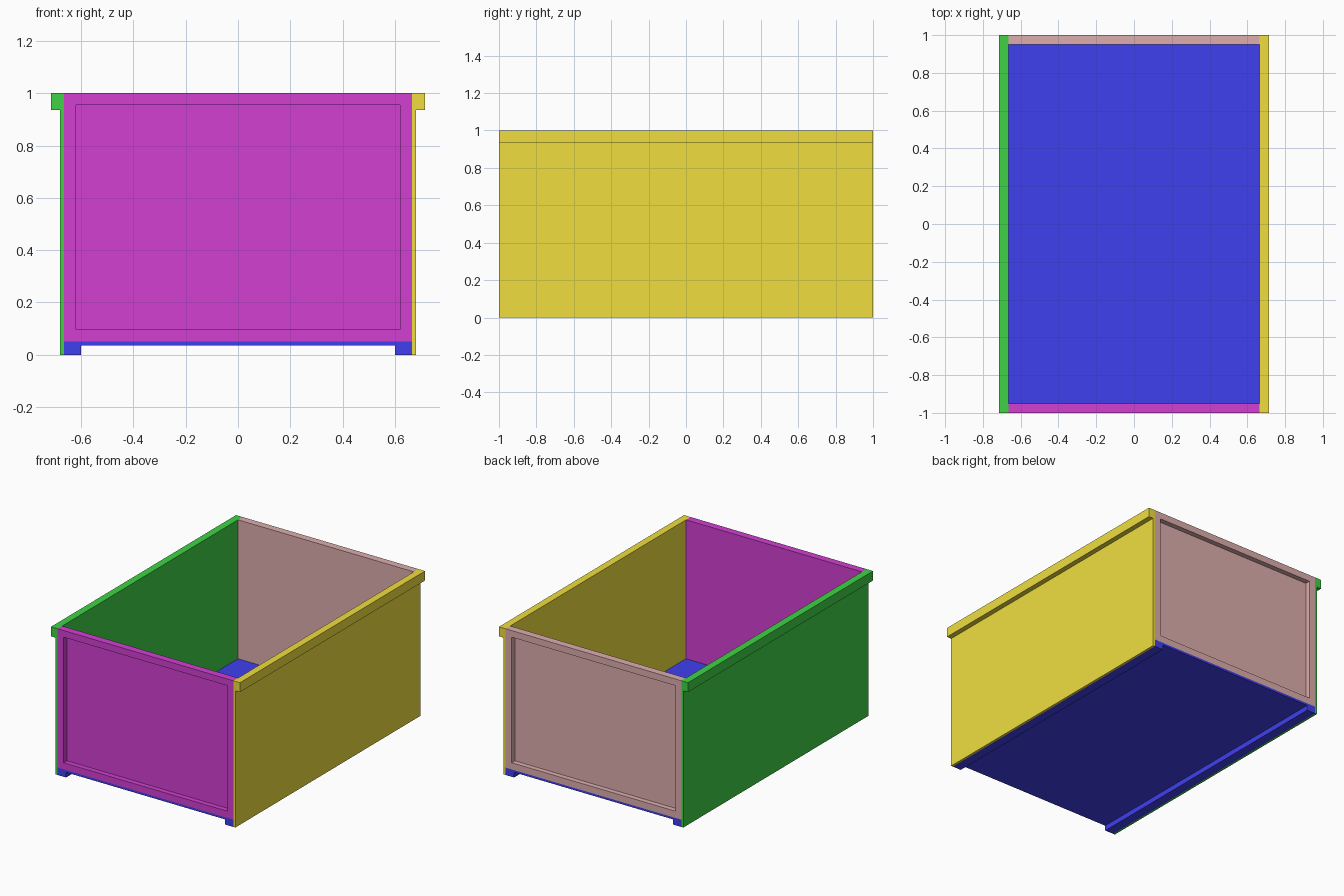
import bpy, bmesh

if "Cube" in bpy.data.objects:
    bpy.data.objects.remove(bpy.data.objects["Cube"])

HALF_W, HALF_L, HEIGHT = 0.665, 1.0, 1.0   # inner half width, half length, height
SHEET, FRAME, RIM = 0.015, 0.05, 0.065     # sheet thickness, frame depth, rim width


def finish(bm, name, color):
    bmesh.ops.recalc_face_normals(bm, faces=bm.faces)
    mesh = bpy.data.meshes.new(name)
    bm.to_mesh(mesh)
    bm.free()
    mat = bpy.data.materials.new(name + "_paint")
    mat.diffuse_color = (*color, 1)
    mat.use_nodes = True
    mat.node_tree.nodes["Principled BSDF"].inputs["Base Color"].default_value = mat.diffuse_color
    mesh.materials.append(mat)
    obj = bpy.data.objects.new(name, mesh)
    bpy.context.collection.objects.link(obj)


def extrude_along_y(profile, name, color):
    """Extrude an (x, z) outline over the whole length."""
    bm = bmesh.new()
    face = bm.faces.new([bm.verts.new((x, -HALF_L, z)) for x, z in profile])
    out = bmesh.ops.extrude_face_region(bm, geom=[face], use_keep_orig=True)
    verts = [g for g in out["geom"] if isinstance(g, bmesh.types.BMVert)]
    bmesh.ops.translate(bm, verts=verts, vec=(0, 2 * HALF_L, 0))
    finish(bm, name, color)


def end_panel(side, name, color):
    """Framed panel with a recessed outer face; side is -1 front, 1 back."""
    bm = bmesh.new()
    bmesh.ops.create_cube(bm, size=1)
    bmesh.ops.scale(bm, verts=bm.verts, vec=(2 * HALF_W, FRAME, HEIGHT - FRAME))
    bmesh.ops.translate(bm, verts=bm.verts,
                        vec=(0, side * (HALF_L - FRAME / 2), (HEIGHT + FRAME) / 2))
    bm.normal_update()
    outer = next(f for f in bm.faces if f.normal.y * side > 0.9)
    bmesh.ops.inset_region(bm, faces=[outer], thickness=RIM)
    recess = bmesh.ops.extrude_discrete_faces(bm, faces=[outer])["faces"][0]
    bmesh.ops.translate(bm, verts=recess.verts, vec=(0, -side * (FRAME - SHEET), 0))
    finish(bm, name, color)


# Floor with a runner along each long edge
inner, under = HALF_W - RIM, FRAME - SHEET
extrude_along_y([(-HALF_W, 0), (-inner, 0), (-inner, under), (inner, under),
                 (inner, 0), (HALF_W, 0), (HALF_W, FRAME), (-HALF_W, FRAME)],
                "floor", (0.05, 0.05, 0.87))

# Side walls with an outward lip at the top
for s, name, color in ((-1, "left_wall", (0.05, 0.65, 0.06)),
                       (1, "right_wall", (0.87, 0.73, 0.05))):
    extrude_along_y([(s * x, z) for x, z in (
        (HALF_W, 0), (HALF_W + SHEET, 0), (HALF_W + SHEET, HEIGHT - RIM),
        (HALF_W + FRAME, HEIGHT - RIM), (HALF_W + FRAME, HEIGHT), (HALF_W, HEIGHT))],
        name, color)

# Framed end panels
end_panel(-1, "front_panel", (0.65, 0.05, 0.65))
end_panel(1, "back_panel", (0.73, 0.42, 0.42))
